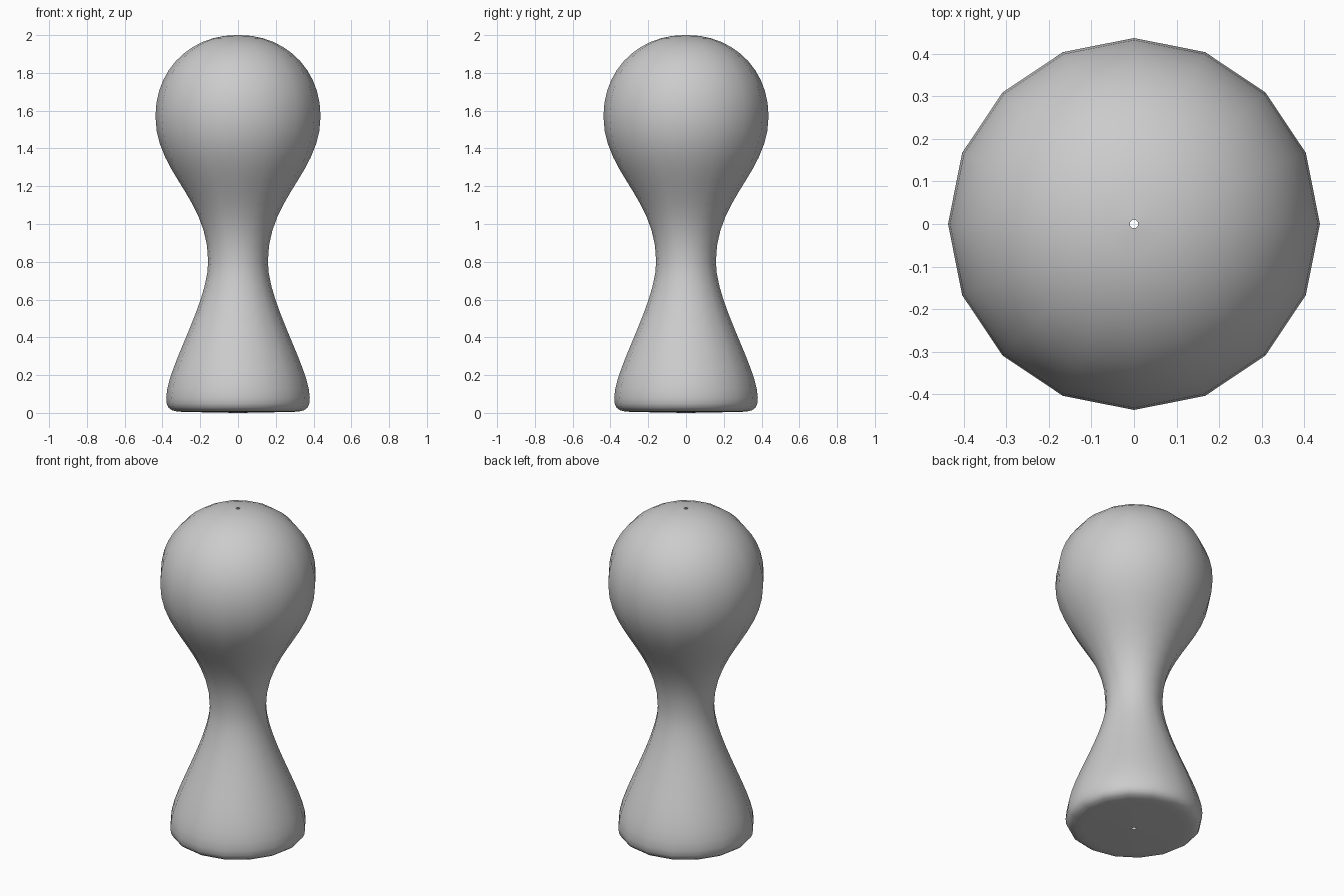
import bpy, bmesh, math
from mathutils import Vector
from mathutils.geometry import interpolate_bezier

if "Cube" in bpy.data.objects:
    bpy.data.objects.remove(bpy.data.objects["Cube"])

# Bezier spans of the side profile as (radius, height): start, handle, handle, end
spans = [
    ((0.28, 0.005), (0.36, 0.005), (0.38, 0.02), (0.38, 0.08), 6),     # rounded foot edge
    ((0.38, 0.08), (0.38, 0.235), (0.158, 0.58), (0.158, 0.80), 12),   # flared foot
    ((0.158, 0.80), (0.158, 1.14), (0.437, 1.27), (0.437, 1.57), 12),  # neck
    ((0.437, 1.57), (0.437, 1.83), (0.24, 2.0), (0.01, 2.0), 12),      # round head
]
profile = [Vector((0.01, 0, 0)), Vector((0.28, 0, 0.005))]
for a, b, c, d, n in spans:
    pts = [Vector((r, 0, z)) for r, z in (a, b, c, d)]
    profile += interpolate_bezier(*pts, n)[1:]

# Revolve the profile in 16 sides
bm = bmesh.new()
verts = [bm.verts.new(p) for p in profile]
edges = [bm.edges.new(pair) for pair in zip(verts, verts[1:])]
bmesh.ops.spin(bm, geom=verts + edges, cent=(0, 0, 0), axis=(0, 0, 1),
               angle=math.tau, steps=16)
bmesh.ops.remove_doubles(bm, verts=bm.verts, dist=0.0005)
bmesh.ops.recalc_face_normals(bm, faces=bm.faces)
for f in bm.faces:
    f.smooth = True

mesh = bpy.data.meshes.new("turned_body")
bm.to_mesh(mesh)
bm.free()
body = bpy.data.objects.new("turned_body", mesh)
bpy.context.collection.objects.link(body)
